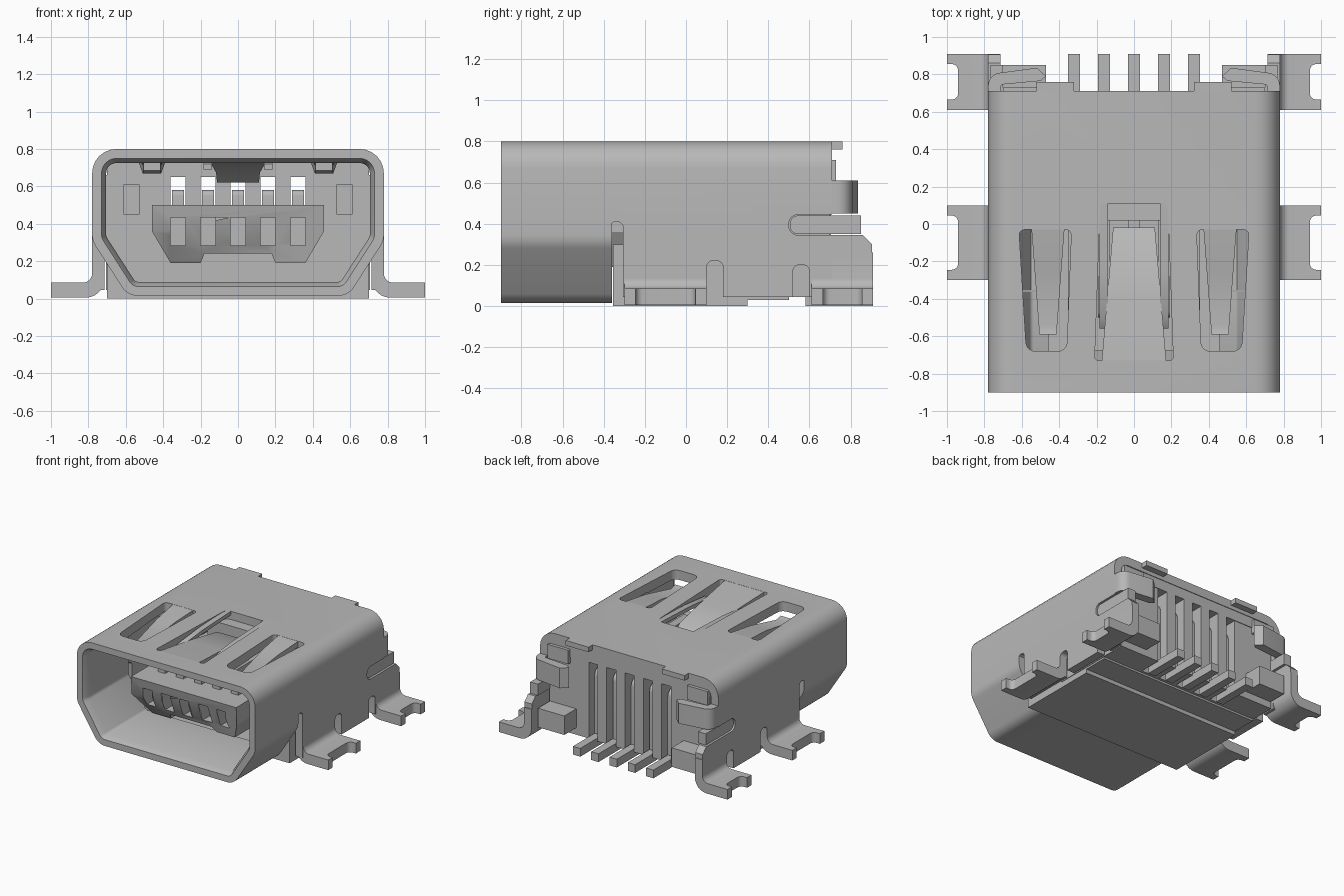
import bpy, bmesh, math
from mathutils import Vector

cube = bpy.data.objects.get("Cube")
if cube:
    bpy.data.objects.remove(cube, do_unlink=True)

GREY = (0.48, 0.48, 0.48, 1.0)
metal = bpy.data.materials.new("plain_grey")
metal.diffuse_color = GREY
metal.use_nodes = True
bsdf = metal.node_tree.nodes["Principled BSDF"]
bsdf.inputs["Base Color"].default_value = GREY
bsdf.inputs["Roughness"].default_value = 0.6


def rounded(pts, n=6):
    """Round polygon corners; each point is (u, v) or (u, v, radius)."""
    out = []
    for i, p in enumerate(pts):
        c = Vector(p[:2])
        r = p[2] if len(p) > 2 else 0
        if r <= 0:
            out.append(c)
            continue
        a = (Vector(pts[i - 1][:2]) - c).normalized()
        b = (Vector(pts[(i + 1) % len(pts)][:2]) - c).normalized()
        half = a.angle(b) / 2
        centre = c + (a + b).normalized() * (r / math.sin(half))
        start = c + a * (r / math.tan(half)) - centre
        end = c + b * (r / math.tan(half)) - centre
        sweep = start.angle_signed(end)
        for k in range(n + 1):
            t = -sweep * k / n
            out.append(centre + Vector((start.x * math.cos(t) - start.y * math.sin(t),
                                        start.x * math.sin(t) + start.y * math.cos(t))))
    return out


def inset(pts, d):
    """Move the sides of a counter-clockwise polygon inwards by d."""
    out = []
    for i, p in enumerate(pts):
        c = Vector(p[:2])
        a = (c - Vector(pts[i - 1][:2])).normalized()
        b = (Vector(pts[(i + 1) % len(pts)][:2]) - c).normalized()
        na, nb = Vector((-a.y, a.x)), Vector((-b.y, b.x))
        q = c + (na + nb) * (d / (1 + na.dot(nb)))
        out.append((q.x, q.y, max(p[2] - d, 0.015)))
    return out


def finish(name, bm):
    bmesh.ops.recalc_face_normals(bm, faces=bm.faces)
    me = bpy.data.meshes.new(name)
    bm.to_mesh(me)
    bm.free()
    me.materials.append(metal)
    ob = bpy.data.objects.new(name, me)
    bpy.context.collection.objects.link(ob)
    return ob


def prism(name, pts, a, b, axis, side=1, warp=None):
    """Extrude a rounded polygon from a to b along an axis."""
    place = {"x": lambda p, t: (t, p.x, p.y), "y": lambda p, t: (p.x, t, p.y),
             "z": lambda p, t: (p.x, p.y, t)}[axis]
    bm = bmesh.new()
    loops = []
    for t in (a, b):
        loop = []
        for p in rounded(pts):
            co = Vector(place(p, t))
            if warp:
                co = Vector(warp(co))
            co.x *= side
            loop.append(bm.verts.new(co))
        loops.append(loop)
        bm.faces.new(loop)
    n = len(loops[0])
    for i in range(n):
        j = (i + 1) % n
        bm.faces.new((loops[0][i], loops[0][j], loops[1][j], loops[1][i]))
    return finish(name, bm)


def box(name, x0, x1, y0, y1, z0, z1, side=1):
    return prism(name, [(x0, y0), (x1, y0), (x1, y1), (x0, y1)], z0, z1, "z", side)


def cut(ob, cutters):
    for c in cutters:
        m = ob.modifiers.new("cut", "BOOLEAN")
        m.operation, m.solver, m.object = "DIFFERENCE", "EXACT", c
        bpy.context.view_layer.objects.active = ob
        bpy.ops.object.modifier_apply(modifier=m.name)


def strip(path, t):
    """Closed outline of a bent strip: the path and its copy t lower."""
    return list(path) + [(u, v - t) for u, v in reversed(path)]


# Front sleeve of the shell, with a chamfered mouth
D = [(-0.59, 0.015, 0.1), (0.59, 0.015, 0.1), (0.78, 0.31, 0.12),
     (0.78, 0.80, 0.13), (-0.78, 0.80, 0.13), (-0.78, 0.31, 0.12)]
bm = bmesh.new()
rings = []
for d, y in ((0, -0.9), (0, -0.36), (0.075, -0.36), (0.075, -0.85), (0.05, -0.9)):
    rings.append([bm.verts.new((p.x, y, p.y)) for p in rounded(inset(D, d) if d else D)])
for i, r in enumerate(rings):
    s = rings[(i + 1) % len(rings)]
    for k in range(len(r)):
        m = (k + 1) % len(r)
        bm.faces.new((r[k], r[m], s[m], s[k]))
sleeve = finish("shell_front_sleeve", bm)

# Rear cover of the shell, open at the bottom
rear = prism("shell_rear_cover",
             [(0.78, 0.045), (0.78, 0.80, 0.13), (-0.78, 0.80, 0.13), (-0.78, 0.045),
              (-0.715, 0.045), (-0.715, 0.73, 0.065), (0.715, 0.73, 0.065), (0.715, 0.045)],
             -0.36, 0.71, "y")

# Openings in the roof and side walls
roof_cuts = [prism("cutter", [(-0.21, -0.73, 0.02), (0.21, -0.73, 0.02),
                              (0.18, 0.11, 0.04), (-0.18, 0.11, 0.04)], 0.6, 0.9, "z")]
for s in (1, -1):
    roof_cuts.append(prism("cutter", [(0.36, -0.68, 0.05), (0.575, -0.68, 0.05),
                                      (0.615, -0.03, 0.03), (0.335, -0.03, 0.03)], 0.6, 0.9, "z", s))
side_cuts = []
for y0, y1, top in ((-0.37, -0.305, 0.41), (0.10, 0.18, 0.22), (0.52, 0.60, 0.20)):
    side_cuts.append(prism("cutter", [(y0, -0.1), (y1, -0.1), (y1, top, 0.03), (y0, top, 0.03)],
                           -0.9, 0.9, "x"))
side_cuts.append(prism("cutter", [(0.50, 0.345, 0.045), (0.8, 0.345), (0.8, 0.445), (0.50, 0.445, 0.045)],
                       -0.9, 0.9, "x"))
cut(sleeve, roof_cuts)
cut(rear, roof_cuts + side_cuts)
for c in roof_cuts + side_cuts:
    bpy.data.objects.remove(c, do_unlink=True)

# Roof springs
prism("centre_spring", strip([(-0.74, 0.80), (-0.4, 0.765), (-0.09, 0.72), (-0.02, 0.665)], 0.045),
      -1, 1, "x", warp=lambda c: (c.x * (0.11 - 0.085 * c.y), c.y, c.z))
for s, n in ((1, "left"), (-1, "right")):
    prism(n + "_roof_spring", strip([(-0.02, 0.80), (-0.25, 0.775), (-0.54, 0.715), (-0.59, 0.73)], 0.045),
          -1, 1, "x", s, lambda c: (0.46 + c.x * (0.09 + 0.075 * c.y), c.y, c.z))
    prism(n + "_centre_strip", strip([(0.12, 0.80), (-0.25, 0.785), (-0.5, 0.76), (-0.56, 0.72)], 0.03),
          0.13, 0.175, "x", s, lambda c: (c.x + 0.01, c.y, c.z))

# Insulator: lower tray, rear block and comb
prism("insulator_tray", [(-0.70, 0), (0.70, 0), (0.70, 0.30), (0.55, 0.07), (-0.55, 0.07), (-0.70, 0.30)],
      -0.355, 0.30, "y")
box("insulator_step", -0.70, 0.70, 0.29, 0.50, 0.03, 0.2)
box("insulator_core", -0.40, 0.40, 0.02, 0.52, 0.045, 0.50)
box("insulator_top", -0.70, 0.70, 0.02, 0.705, 0.65, 0.735)
for i in range(4):
    x = -0.24 + 0.16 * i
    box(f"comb_fin_{i + 1}", x - 0.04, x + 0.04, 0.02, 0.705, 0.045, 0.66)
for s, n in ((1, "left"), (-1, "right")):
    block = box(n + "_insulator_side", 0.36, 0.705, 0.02, 0.70, 0.045, 0.66, s)
    recess = box("cutter", 0.53, 0.61, -0.1, 0.08, 0.45, 0.61, s)
    cut(block, [recess])
    bpy.data.objects.remove(recess, do_unlink=True)
    box(n + "_rear_peg", 0.47, 0.70, 0.69, 0.85, 0.10, 0.25, s)
    box(n + "_rear_ear", 0.52, 0.70, 0.69, 0.73, 0.60, 0.71, s)

# Contact tongue with a sloped lower front
tongue = prism("tongue", [(-0.36, 0.19), (-0.20, 0.19), (-0.18, 0.24), (0.18, 0.24), (0.20, 0.19),
                          (0.36, 0.19), (0.46, 0.36), (0.46, 0.50), (-0.46, 0.50), (-0.46, 0.36)],
               -0.68, 0.03, "y",
               warp=lambda c: (c.x, c.y + max(0, 0.37 - c.z) * 0.7 * (c.y < -0.5), c.z))
slots = [box("cutter", x * 0.16 - 0.04, x * 0.16 + 0.04, -0.8, -0.53, 0.285, 0.435)
         for x in range(-2, 3)]
cut(tongue, slots)
for c in slots:
    bpy.data.objects.remove(c, do_unlink=True)

# Contact pins: along the tongue, down the back and out to the solder feet
for i in range(-2, 3):
    x = 0.16 * i
    prism(f"contact_pin_{i + 3}",
          [(-0.5, 0.49), (-0.5, 0.58, 0.03), (0.64, 0.58, 0.06), (0.64, 0.065), (0.91, 0.065),
           (0.91, 0.0), (0.58, 0.0), (0.58, 0.49)], x - 0.032, x + 0.032, "x")

# Solder legs, rear walls and folded clips on both sides
for s, n in ((1, "left"), (-1, "right")):
    for label, y0, y1 in (("front", -0.30, 0.10), ("rear", 0.61, 0.91)):
        leg = prism(f"{n}_{label}_leg",
                    [(0.715, 0.26), (0.78, 0.26), (0.78, 0.085, 0.05), (1.0, 0.085),
                     (1.0, 0.005), (0.715, 0.005, 0.1)], y0, y1, "y", s)
        notch = prism("cutter", [(0.94, y0 + 0.055, 0.035), (1.1, y0 + 0.055),
                                 (1.1, y1 - 0.055), (0.94, y1 - 0.055, 0.035)], -0.1, 0.2, "z", s)
        cut(leg, [notch])
        bpy.data.objects.remove(notch, do_unlink=True)
    prism(n + "_rear_wall", [(0.60, 0.2), (0.905, 0.2), (0.905, 0.30), (0.86, 0.345), (0.60, 0.345)],
          0.715, 0.78, "x", s)
    prism(n + "_side_latch", [(0.505, 0.35, 0.04), (0.85, 0.35), (0.85, 0.44), (0.505, 0.44, 0.04)],
          0.70, 0.768, "x", s)
    prism(n + "_folded_clip",
          [(0.78, 0.70), (0.78, 0.80, 0.07), (0.52, 0.835), (0.47, 0.79), (0.50, 0.765),
           (0.715, 0.745, 0.02), (0.715, 0.70)], 0.45, 0.61, "z", s)
    box(n + "_roof_tab", 0.32, 0.52, 0.70, 0.76, 0.76, 0.80, s)

# Smooth the bends and keep the edges sharp
bpy.ops.object.select_all(action="DESELECT")
for ob in bpy.context.scene.objects:
    if ob.type == "MESH" and metal.name in ob.data.materials:
        ob.select_set(True)
        bpy.context.view_layer.objects.active = ob
bpy.ops.object.shade_smooth_by_angle(angle=math.radians(30))
